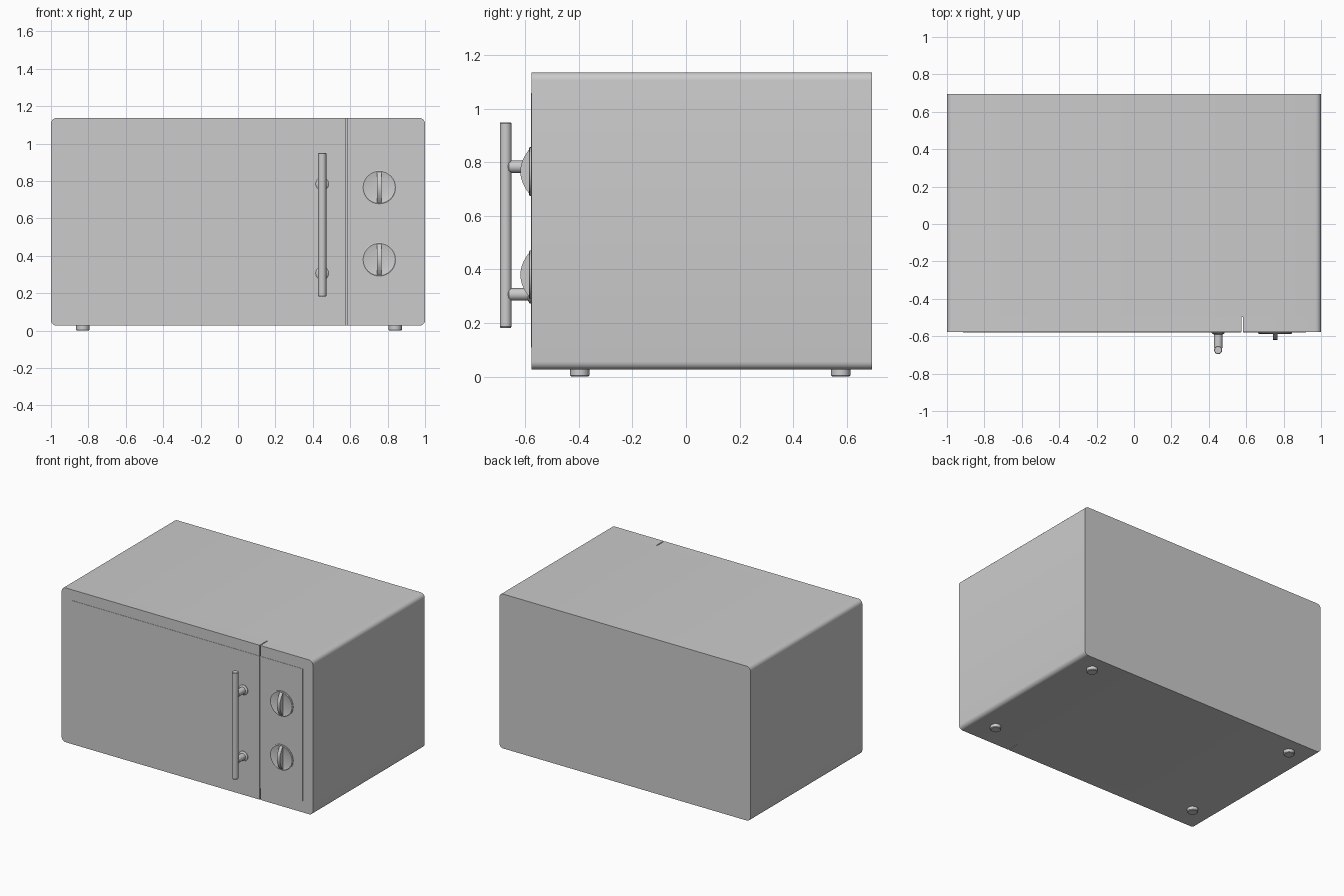
import bpy, bmesh, math
from mathutils import Matrix, Vector

if "Cube" in bpy.data.objects:
    bpy.data.objects.remove(bpy.data.objects["Cube"])

FRONT, SEAM_Y, BACK = -0.577, -0.496, 0.695
Z0, Z1 = 0.026, 1.137


def finish(name, bm):
    bmesh.ops.recalc_face_normals(bm, faces=bm.faces)
    mesh = bpy.data.meshes.new(name)
    bm.to_mesh(mesh)
    bm.free()
    ob = bpy.data.objects.new(name, mesh)
    bpy.context.collection.objects.link(ob)
    bpy.ops.object.select_all(action='DESELECT')
    ob.select_set(True)
    bpy.context.view_layer.objects.active = ob
    bpy.ops.object.shade_smooth_by_angle(angle=math.radians(35))
    return ob


def extrude(name, pts, axis, a, b):
    """Extrude a 2D outline along y (points x,z) or x (points y,z)."""
    bm = bmesh.new()
    at = (lambda p, t: (p[0], t, p[1])) if axis == 'y' else (lambda p, t: (t, p[0], p[1]))
    lo = [bm.verts.new(at(p, a)) for p in pts]
    hi = [bm.verts.new(at(p, b)) for p in pts]
    bm.faces.new(lo)
    bm.faces.new(hi)
    n = len(pts)
    for i in range(n):
        j = (i + 1) % n
        bm.faces.new((lo[i], lo[j], hi[j], hi[i]))
    return finish(name, bm)


def outline(x0, x1, z0, z1, left=0.0, right=0.0, steps=5):
    """Rectangle with separate corner radii on its left and right sides."""
    pts = []
    for k, (x, z, r) in enumerate(((x1, z1, right), (x0, z1, left), (x0, z0, left), (x1, z0, right))):
        if r == 0:
            pts.append((x, z))
            continue
        cx = x - r if x == x1 else x + r
        cz = z - r if z == z1 else z + r
        for i in range(steps + 1):
            t = math.pi / 2 * (k + i / steps)
            pts.append((cx + r * math.cos(t), cz + r * math.sin(t)))
    return pts


def lathe(name, profile, loc, axis, sides):
    """Spin (radius, distance) points around an axis through loc."""
    bm = bmesh.new()
    rot = Vector((0, 0, 1)).rotation_difference(Vector(axis)).to_matrix().to_4x4()
    rings = []
    for r, h in profile:
        rings.append([bm.verts.new((r * math.cos(2 * math.pi * i / sides),
                                    r * math.sin(2 * math.pi * i / sides), h)) for i in range(sides)])
    for p, q in zip(rings, rings[1:]):
        for i in range(sides):
            j = (i + 1) % sides
            bm.faces.new((p[i], p[j], q[j], q[i]))
    bm.faces.new(rings[0])
    bm.faces.new(rings[-1])
    bm.transform(Matrix.Translation(loc) @ rot)
    return finish(name, bm)


# Casing, door and control panel
extrude("casing", outline(-1, 1, Z0, Z1, 0.03, 0.03), 'y', SEAM_Y, BACK)
extrude("door", outline(-1, 0.576, Z0, Z1, 0.03, 0), 'y', FRONT, SEAM_Y)
extrude("control_panel", outline(0.582, 1, Z0, Z1, 0, 0.03), 'y', FRONT, SEAM_Y)

# Thin facing plates on the door and control panel
extrude("door_window", outline(-0.915, 0.571, 0.108, 1.06), 'y', FRONT - 0.002, FRONT + 0.01)
extrude("control_plate", outline(0.582, 0.92, 0.108, 1.06), 'y', FRONT - 0.002, FRONT + 0.01)

# Door handle: upright bar on two posts with flared bases
lathe("handle_bar", [(0.019, 0), (0.022, 0.004), (0.022, 0.764), (0.019, 0.768)],
      (0.45, -0.674, 0.182), (0, 0, 1), 16)
for tag, z in (("lower", 0.307), ("upper", 0.784)):
    lathe(tag + "_handle_post", [(0.035, 0), (0.035, 0.006), (0.029, 0.011), (0.023, 0.013), (0.023, 0.085), (0.015, 0.093)],
          (0.45, FRONT, z), (0, -1, 0), 20)

# Dials: a shallow dished disc with an arched grip
for tag, z in (("lower", 0.38), ("upper", 0.766)):
    lathe(tag + "_dial", [(0.091, 0), (0.091, 0.007), (0.086, 0.010), (0.080, 0.008), (0.02, 0.006)],
          (0.755, FRONT, z), (0, -1, 0), 40)
    arc = []
    for i in range(15):
        u = -1 + i / 7
        arc.append((FRONT - 0.008 - 0.034 * (1 - u * u), z + 0.084 * u))
    extrude(tag + "_dial_grip", [(FRONT, z - 0.084)] + arc + [(FRONT, z + 0.084)],
            'x', 0.743, 0.767)

# Feet
for side, x in (("left", -0.83), ("right", 0.84)):
    for end, y in (("front", -0.397), ("back", 0.578)):
        lathe(f"{end}_{side}_foot", [(0.032, 0), (0.036, 0.004), (0.036, 0.035)], (x, y, 0), (0, 0, 1), 16)
